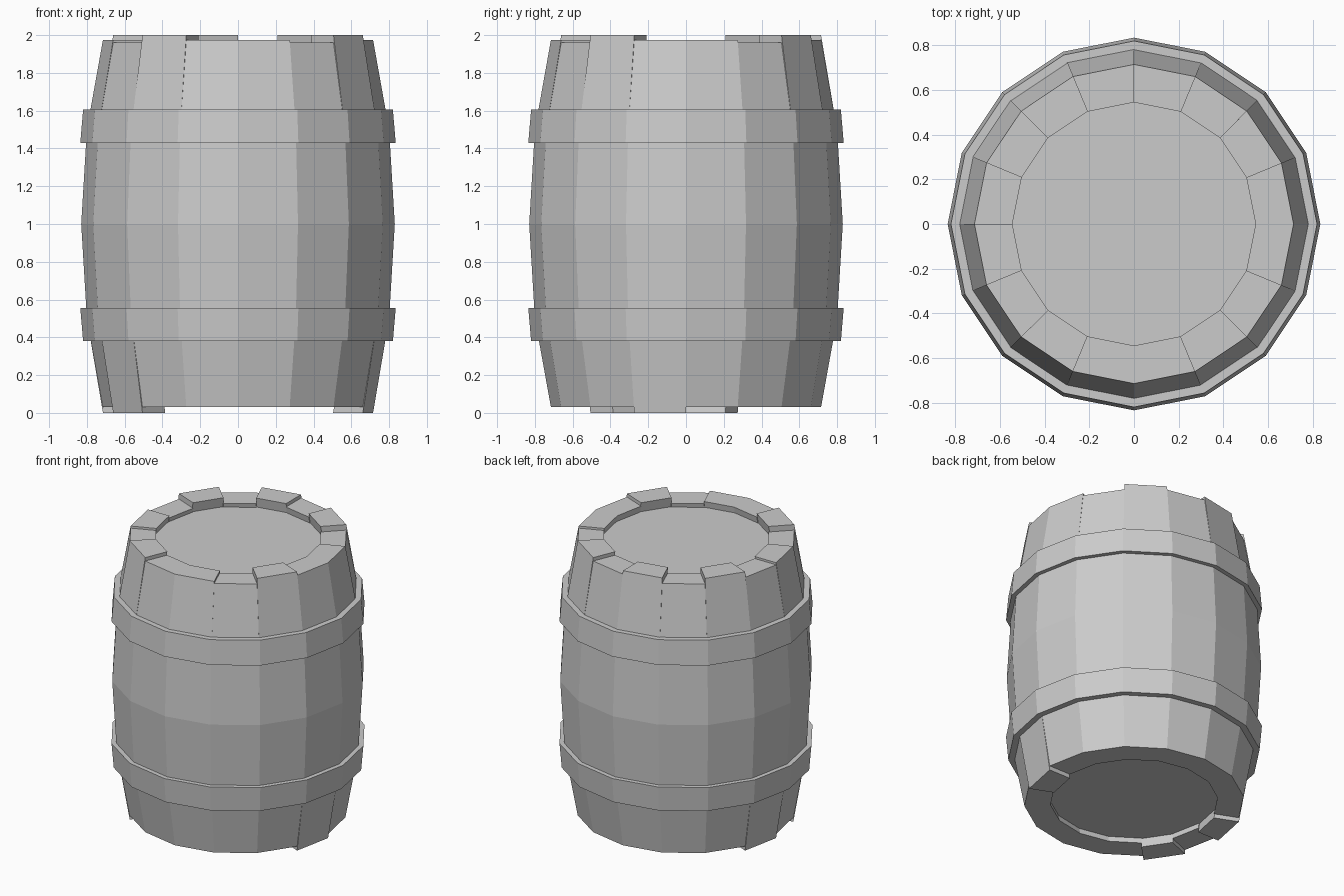
import bpy, bmesh
from math import cos, sin, radians

if "Cube" in bpy.data.objects:
    bpy.data.objects.remove(bpy.data.objects["Cube"])

SIDES = 16
STEP = 360 / SIDES


def point(r, z, deg):
    return (r * cos(radians(deg)), r * sin(radians(deg)), z)


def make_object(name, bm):
    bmesh.ops.recalc_face_normals(bm, faces=bm.faces)
    mesh = bpy.data.meshes.new(name)
    bm.to_mesh(mesh)
    bm.free()
    obj = bpy.data.objects.new(name, mesh)
    bpy.context.collection.objects.link(obj)
    return obj


def stave(index, z0, z1):
    """Bowed wedge plank between two neighbouring angles."""
    outer = [(0.715, z0), (0.80, 0.5), (0.83, 1.0), (0.80, 1.5), (0.715, z1)]
    inner = [(0.545, z1), (0.63, 1.5), (0.66, 1.0), (0.63, 0.5), (0.545, z0)]
    prof = outer + inner
    n = len(prof)
    bm = bmesh.new()
    a, b = [[bm.verts.new(point(r, z, (index + k) * STEP)) for r, z in prof]
            for k in (0, 1)]
    for i in range(n):
        j = (i + 1) % n
        bm.faces.new((a[i], a[j], b[j], b[i]))
    # side walls as quads from outer to inner
    for side in (a, b):
        for i in range(4):
            bm.faces.new((side[i], side[i + 1], side[n - 2 - i], side[n - 1 - i]))
    make_object(f"stave_{index + 1:02d}", bm)


def hoop(name, prof):
    """Closed profile swept around the barrel."""
    bm = bmesh.new()
    rings = [[bm.verts.new(point(r, z, i * STEP)) for r, z in prof]
             for i in range(SIDES)]
    n = len(prof)
    for i in range(SIDES):
        a, b = rings[i], rings[(i + 1) % SIDES]
        for k in range(n):
            m = (k + 1) % n
            bm.faces.new((a[k], a[m], b[m], b[k]))
    make_object(name, bm)


def head(name, z0, z1):
    """Flat lid set inside the staves."""
    bm = bmesh.new()
    low, high = [[bm.verts.new(point(0.56, z, i * STEP)) for i in range(SIDES)]
                 for z in (z0, z1)]
    bm.faces.new(low)
    bm.faces.new(high)
    for i in range(SIDES):
        j = (i + 1) % SIDES
        bm.faces.new((low[i], low[j], high[j], high[i]))
    make_object(name, bm)


# Staves with uneven ends
tall = {2, 4, 6, 10, 14}
mid = {0, 3, 8, 11, 12, 15}
long_bottom = {7, 9, 15}
for i in range(SIDES):
    top = 2.0 if i in tall else 1.975 if i in mid else 1.96
    stave(i, 0.0 if i in long_bottom else 0.03, top)

# Iron hoops, mirrored about mid height
upper = [(0.76, 1.43), (0.835, 1.43), (0.82, 1.605), (0.76, 1.605)]
hoop("upper_hoop", upper)
hoop("lower_hoop", [(r, 1.985 - z) for r, z in upper])

# Barrel heads
head("top_head", 1.88, 1.93)
head("bottom_head", 0.07, 0.12)
